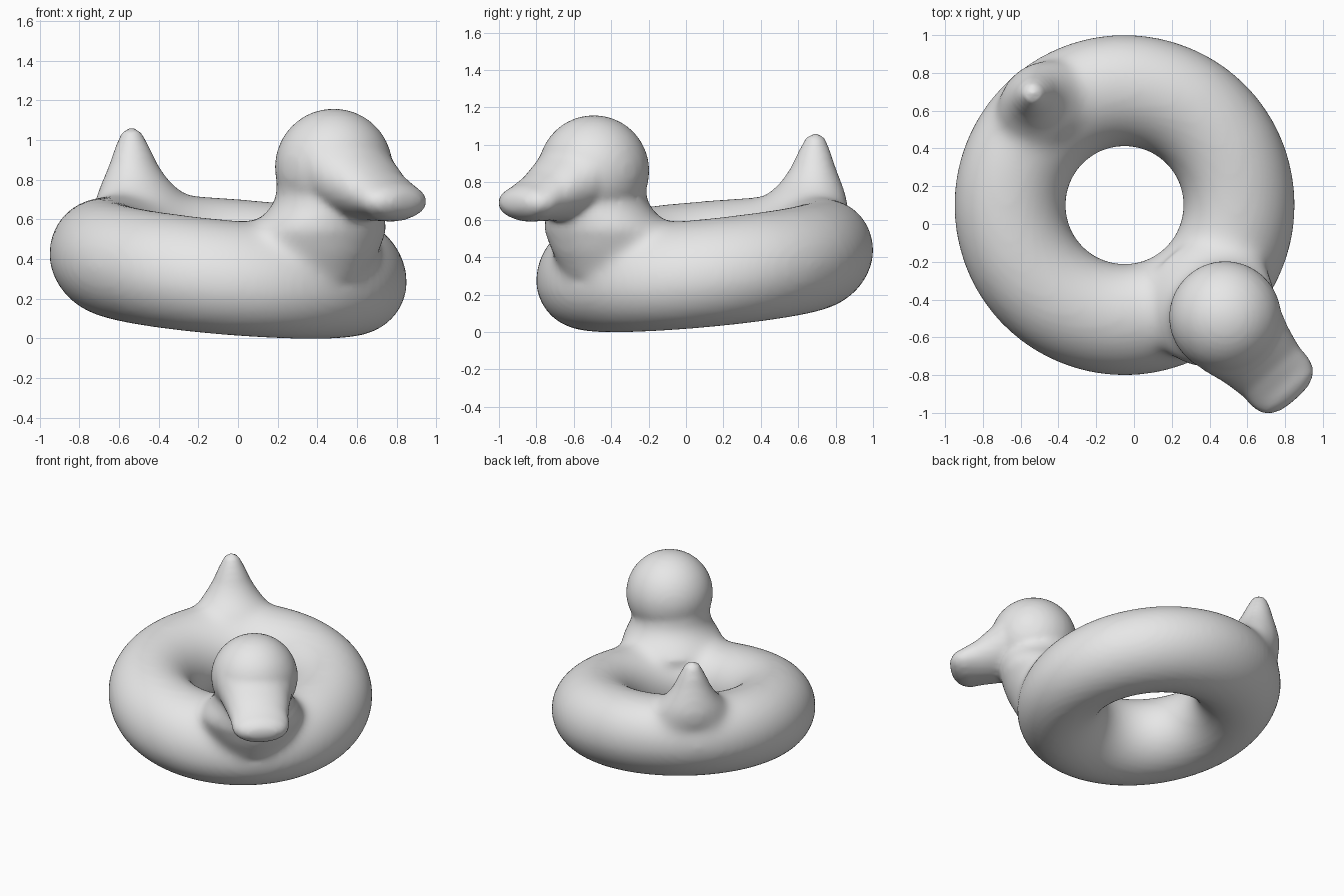
import bpy
import bmesh
import math
from mathutils import Matrix

cube = bpy.data.objects.get("Cube")
if cube:
    bpy.data.objects.remove(cube, do_unlink=True)

SIDES = 40
RING_R, TUBE_R, TUBE_H = 0.607, 0.295, 0.29


def ring_height(u):
    """Height of the tube centre; the ring leans down toward the head."""
    return 0.363 - 0.12 * u


def bridge(bm, loops):
    for a, b in zip(loops, loops[1:]):
        for i in range(SIDES):
            j = (i + 1) % SIDES
            bm.faces.new((a[i], a[j], b[j], b[i]))


def loft(bm, sections, upright, offset=0):
    """Elliptical sections: (forward, height, first radius, half width)."""
    loops = []
    for u, z, r, w in sections:
        loop = []
        for i in range(SIDES):
            a = 2 * math.pi * i / SIDES
            along, side = r * math.cos(a), offset + w * math.sin(a)
            co = (u + along, side, z) if upright else (u, side, z + along)
            loop.append(bm.verts.new(co))
        loops.append(loop)
    bridge(bm, loops)
    bm.faces.new(loops[0])
    bm.faces.new(loops[-1])


def ramp(value, low, high):
    return min(1, max(0, (value - low) / (high - low)))


bm = bmesh.new()

# Inflated ring
loops = []
for k in range(96):
    t = 2 * math.pi * k / 96
    loop = []
    for i in range(SIDES):
        a = 2 * math.pi * i / SIDES
        rad = RING_R + TUBE_R * math.cos(a)
        u = rad * math.cos(t)
        z = ring_height(u) + TUBE_H * math.sin(a)
        loop.append(bm.verts.new((u, rad * math.sin(t), z)))
    loops.append(loop)
bridge(bm, loops + loops[:1])

# Round head
bmesh.ops.create_uvsphere(bm, u_segments=40, v_segments=24, radius=0.297,
                          matrix=Matrix.Translation((0.797, 0.008, 0.862)))

# Forehead sloping into the beak
loft(bm, [(0.78, 0.87, 0.27, 0.28), (0.93, 0.86, 0.25, 0.265),
          (1.05, 0.785, 0.19, 0.225), (1.17, 0.727, 0.135, 0.2),
          (1.26, 0.695, 0.107, 0.2), (1.32, 0.69, 0.085, 0.175),
          (1.355, 0.69, 0.055, 0.125), (1.37, 0.69, 0.02, 0.06)], False)

# Neck running down into the chest
loft(bm, [(0.785, 0.86, 0.28, 0.285), (0.78, 0.78, 0.27, 0.27),
          (0.77, 0.71, 0.27, 0.265), (0.75, 0.65, 0.285, 0.285),
          (0.715, 0.60, 0.31, 0.325), (0.685, 0.54, 0.33, 0.36),
          (0.70, 0.42, 0.28, 0.30), (0.72, 0.30, 0.2, 0.2)], True)

# Pointed tail
loft(bm, [(-0.765, 1.06, 0.02, 0.02), (-0.765, 1.04, 0.05, 0.05),
          (-0.76, 0.97, 0.082, 0.085), (-0.75, 0.88, 0.115, 0.125),
          (-0.735, 0.80, 0.155, 0.175), (-0.70, 0.72, 0.21, 0.24),
          (-0.67, 0.62, 0.23, 0.27), (-0.64, 0.5, 0.15, 0.2)], True, 0.025)

bmesh.ops.recalc_face_normals(bm, faces=bm.faces)
mesh = bpy.data.meshes.new("duck_float")
bm.to_mesh(mesh)
bm.free()

duck = bpy.data.objects.new("duck_float", mesh)
bpy.context.collection.objects.link(duck)
duck.location = (-0.05, 0.1, 0)
duck.rotation_euler.z = math.atan2(-0.75, 0.66)

# Plain grey vinyl
grey = bpy.data.materials.new("grey_vinyl")
grey.use_nodes = True
color = (0.8, 0.8, 0.8, 1)
grey.diffuse_color = color
grey.node_tree.nodes["Principled BSDF"].inputs["Base Color"].default_value = color
mesh.materials.append(grey)

# Fuse the parts into one skin
bpy.ops.object.select_all(action="DESELECT")
duck.select_set(True)
bpy.context.view_layer.objects.active = duck
remesh = duck.modifiers.new("fuse", "REMESH")
remesh.mode = "VOXEL"
remesh.voxel_size = 0.02
bpy.ops.object.modifier_apply(modifier="fuse")

# Blend neck and tail into the ring: weight the skin close to the joins
joins = duck.vertex_groups.new(name="joins")
for v in duck.data.vertices:
    u, side, z = v.co
    lift = z - ring_height(u)
    gap = math.hypot(math.hypot(u, side) - RING_R, lift) - TUBE_H
    weight = (1 - ramp(gap, 0.08, 0.18)) * ramp(abs(u), 0.2, 0.45) * ramp(lift, -0.05, 0.12)
    joins.add([v.index], weight, "REPLACE")

for name, group, count in (("blend", "joins", 50), ("soften", "", 6)):
    smooth = duck.modifiers.new(name, "SMOOTH")
    smooth.factor = 0.5
    smooth.iterations = count
    smooth.vertex_group = group
    bpy.ops.object.modifier_apply(modifier=name)
bpy.ops.object.shade_smooth()
